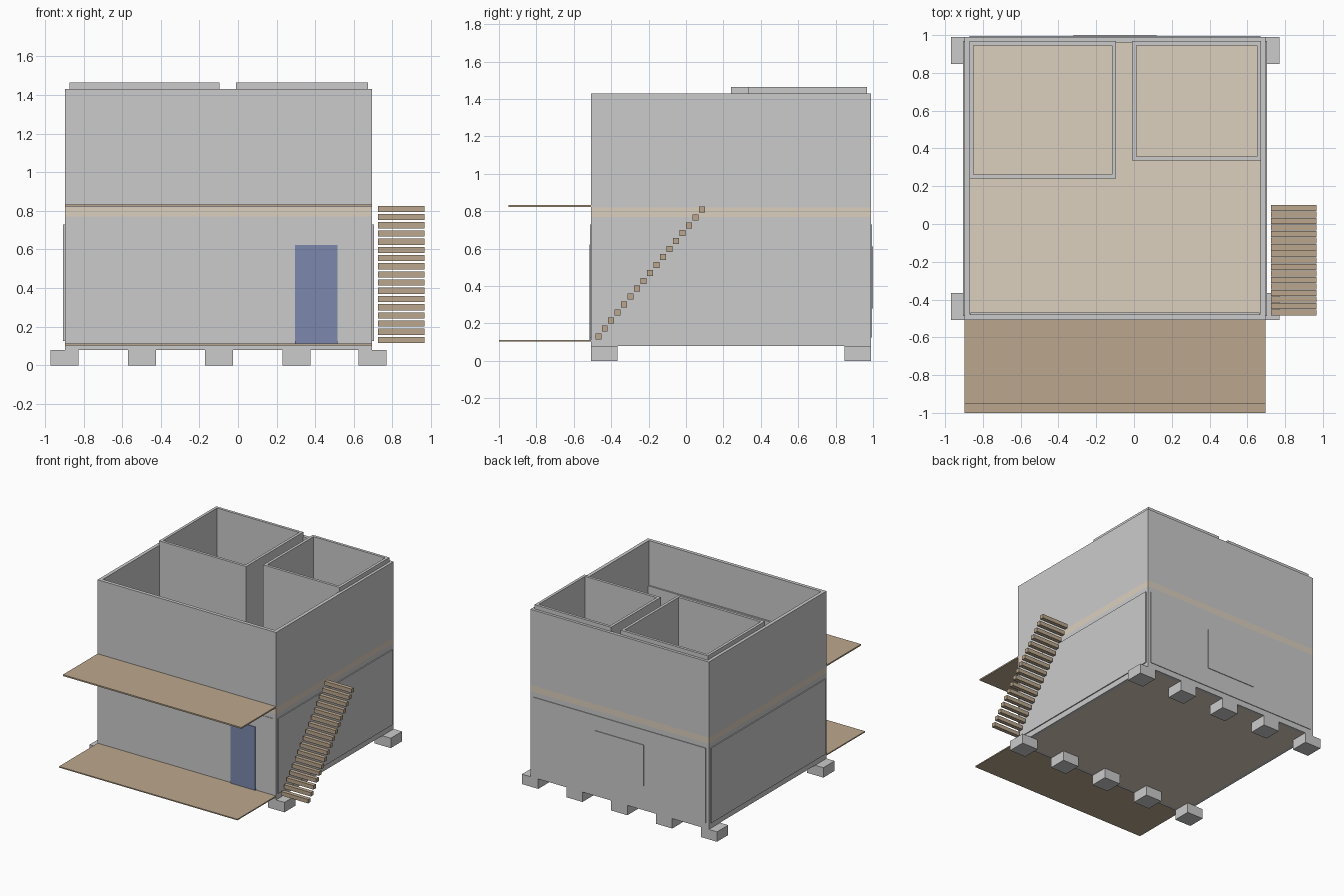
import bpy, bmesh

if "Cube" in bpy.data.objects:
    bpy.data.objects.remove(bpy.data.objects["Cube"])


def material(name, rgb):
    m = bpy.data.materials.new(name)
    m.diffuse_color = (*rgb, 1)
    m.use_nodes = True
    m.node_tree.nodes["Principled BSDF"].inputs["Base Color"].default_value = m.diffuse_color
    return m


TAN = material("floor_tan", (0.72, 0.63, 0.52))
WOOD = material("deck_wood", (0.50, 0.39, 0.27))
BLUE = material("door_blue", (0.20, 0.25, 0.42))


def boxes(name, parts, mat=None):
    """One object from boxes given as (x0, x1, y0, y1, z0, z1)."""
    bm = bmesh.new()
    for x0, x1, y0, y1, z0, z1 in parts:
        for v in bmesh.ops.create_cube(bm, size=1)["verts"]:
            v.co = (x1 if v.co.x > 0 else x0,
                    y1 if v.co.y > 0 else y0,
                    z1 if v.co.z > 0 else z0)
    me = bpy.data.meshes.new(name)
    bm.to_mesh(me)
    bm.free()
    ob = bpy.data.objects.new(name, me)
    bpy.context.collection.objects.link(ob)
    if mat:
        me.materials.append(mat)
    return ob


def ring(name, x0, x1, y0, y1, z0, z1, t):
    """Four walls of thickness t, open at top and bottom."""
    return boxes(name, [
        (x0, x1, y0, y0 + t, z0, z1), (x0, x1, y1 - t, y1, z0, z1),
        (x0, x0 + t, y0 + t, y1 - t, z0, z1),
        (x1 - t, x1, y0 + t, y1 - t, z0, z1)])


X0, X1, Y0, Y1 = -0.897, 0.695, -0.508, 0.99

# Footings in two rows of five
boxes("footings", [(x, x + 0.145, y, y + 0.143, 0, 0.08)
                   for x in (-0.97, -0.57, -0.17, 0.23, 0.625)
                   for y in (-0.508, 0.847)])

# Ground floor slab and lower walls
boxes("ground_floor", [(X0 + 0.028, X1 - 0.028, Y0 + 0.028, Y1 - 0.028, 0.08, 0.105)], TAN)
ring("lower_walls", X0, X1, Y0, Y1, 0.08, 0.77, 0.028)

# Thin cladding panels on the lower walls
boxes("wall_cladding", [
    (X0 - 0.008, X0, Y0 + 0.02, Y1 - 0.02, 0.125, 0.73),
    (X1, X1 + 0.008, Y0 + 0.02, Y1 - 0.02, 0.125, 0.73),
    (X0 + 0.025, X1 - 0.025, Y0 - 0.004, Y0, 0.125, 0.73),
    (X0 + 0.025, X1 - 0.025, Y1, Y1 + 0.005, 0.125, 0.73)])

# Back window panel and front door
boxes("back_window", [(-0.32, 0.12, Y1, 1.0, 0.28, 0.61)])
boxes("front_door", [(0.295, 0.515, Y0 - 0.009, Y0, 0.108, 0.623)], BLUE)

# Upper floor slab, showing as a band outside
boxes("upper_floor", [(X0, X1, Y0, Y1, 0.77, 0.82)], TAN)

# Upper storey, open at the top, with a low lining on the front wall
ring("upper_walls", X0, X1, Y0, Y1, 0.82, 1.43, 0.028)
boxes("front_lining", [(-0.865, 0.665, Y0 + 0.028, Y0 + 0.04, 0.82, 1.07)])

# Two rooms at the back
ring("left_room", -0.872, -0.095, 0.24, 0.968, 0.82, 1.465, 0.022)
ring("right_room", -0.01, 0.673, 0.335, 0.968, 0.82, 1.465, 0.022)

# Porch and balcony decks
boxes("porch_deck", [(X0, X1, -1.0, Y0, 0.103, 0.112)], WOOD)
boxes("balcony_deck", [(X0, X1, -0.95, Y0, 0.822, 0.833)], WOOD)

# Seventeen floating stair treads
boxes("stair_treads", [(0.725, 0.965, -0.485 + i * 0.0346, -0.453 + i * 0.0346,
                        0.115 + i * 0.0424, 0.147 + i * 0.0424)
                       for i in range(17)], WOOD)
